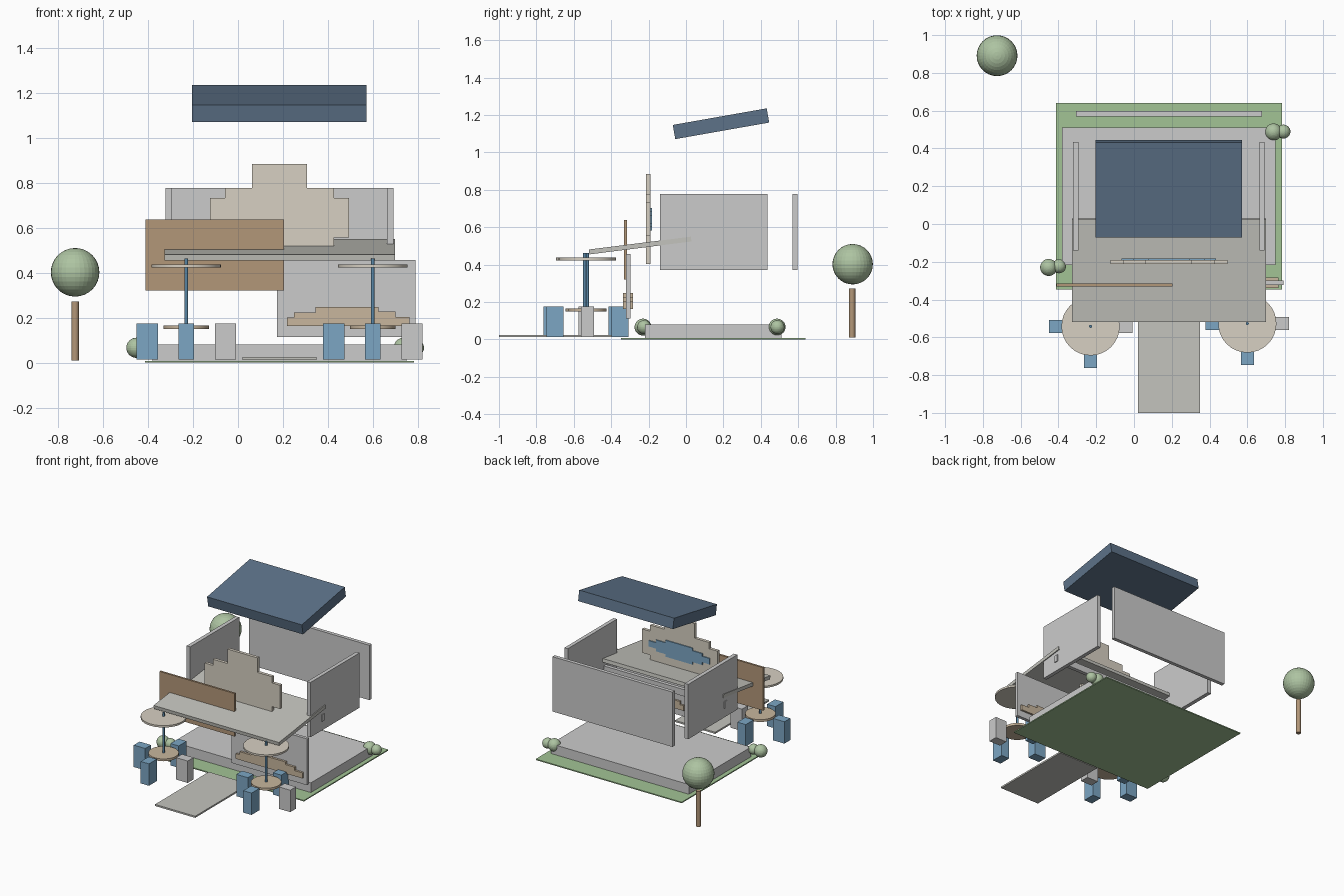
import bpy, bmesh, math
from mathutils import Matrix

if "Cube" in bpy.data.objects:
    bpy.data.objects.remove(bpy.data.objects["Cube"])

mats = {}
COL = {
    "grass": (0.36, 0.55, 0.30), "leaf": (0.42, 0.55, 0.36), "blue": (0.20, 0.38, 0.55),
    "roof": (0.11, 0.17, 0.25), "brown": (0.45, 0.31, 0.19), "cream": (0.68, 0.63, 0.54),
    "tan": (0.58, 0.47, 0.34), "stone": (0.55, 0.55, 0.51), "steel": (0.10, 0.24, 0.38),
}


def finish(name, bm, col=None):
    bmesh.ops.recalc_face_normals(bm, faces=bm.faces)
    me = bpy.data.meshes.new(name)
    bm.to_mesh(me)
    bm.free()
    ob = bpy.data.objects.new(name, me)
    bpy.context.collection.objects.link(ob)
    if col:
        if col not in mats:
            mats[col] = bpy.data.materials.new(col)
            mats[col].diffuse_color = (*COL[col], 1)
        me.materials.append(mats[col])
    return ob


def box(name, x, y, z, col=None):
    bm = bmesh.new()
    c = [(a + b) / 2 for a, b in (x, y, z)]
    s = [b - a for a, b in (x, y, z)]
    bmesh.ops.create_cube(bm, size=1, matrix=Matrix.Translation(c) @ Matrix.Diagonal((*s, 1)))
    return finish(name, bm, col)


def tilted_slab(name, x, cy, cz, length, thick, deg, col=None):
    ob = box(name, (x[0], x[1]), (-length / 2, length / 2), (-thick / 2, thick / 2), col)
    ob.rotation_euler.x = math.radians(deg)
    ob.location = (0, cy, cz)
    return ob


def disc(name, x, y, z, r, col=None, seg=32):
    bm = bmesh.new()
    bmesh.ops.create_cone(bm, cap_ends=True, segments=seg, radius1=r, radius2=r, depth=z[1] - z[0],
                          matrix=Matrix.Translation((x, y, (z[0] + z[1]) / 2)))
    ob = finish(name, bm, col)
    for p in ob.data.polygons:
        p.use_smooth = len(p.vertices) == 4
    for e in ob.data.edges:
        e.use_edge_sharp = abs(ob.data.vertices[e.vertices[0]].co.z - ob.data.vertices[e.vertices[1]].co.z) < 1e-6
    return ob


def ball(name, x, y, z, r):
    bm = bmesh.new()
    bmesh.ops.create_uvsphere(bm, u_segments=32, v_segments=16, radius=r,
                              matrix=Matrix.Translation((x, y, z)))
    return finish(name, bm, "leaf")


def plate(name, pts, y, col=None):
    # xz outline extruded along y
    bm = bmesh.new()
    f = bm.faces.new([bm.verts.new((px, y[0], pz)) for px, pz in pts])
    r = bmesh.ops.extrude_face_region(bm, geom=[f])
    bmesh.ops.translate(bm, vec=(0, y[1] - y[0], 0),
                        verts=[v for v in r["geom"] if isinstance(v, bmesh.types.BMVert)])
    return finish(name, bm, col)


def stepped(cx, cz, steps):
    # stepped cross outline from (half width, half height) pairs, widest first
    q = []
    for i, (w, h) in enumerate(steps):
        if i:
            q.append((w, steps[i - 1][1]))
        q.append((w, h))
    loop = q + [(-a, b) for a, b in reversed(q)]
    loop += [(-a, -b) for a, b in loop]
    return [(cx + a, cz + b) for a, b in loop]


# ground, floor and path
box("lawn", (-0.413, 0.783), (-0.347, 0.64), (0, 0.008), "grass")
box("floor_slab", (-0.38, 0.75), (-0.218, 0.51), (0.008, 0.08))
box("front_path", (0.02, 0.349), (-1.0, -0.37), (0.012, 0.024), "stone")

# walls and roof
box("back_wall", (-0.307, 0.677), (0.57, 0.597), (0.372, 0.778))
for side, x in (("left", (-0.323, -0.294)), ("right", (0.664, 0.692))):
    box(side + "_wall", x, (-0.14, 0.435), (0.372, 0.778))
tilted_slab("roof", (-0.204, 0.573), 0.187, 1.153, 0.51, 0.077, 10, "roof")

# awning with its beam
tilted_slab("awning", (-0.328, 0.699), -0.245, 0.502, 0.55, 0.026, 7.2, "stone")
box("awning_beam", (-0.328, 0.699), (-0.013, 0.014), (0.44, 0.49))

# stepped gable sign with a panel on its back
plate("gable_sign", stepped(0.185, 0.644, [(0.309, 0.088), (0.242, 0.134), (0.123, 0.241)]),
      (-0.213, -0.19), "cream")
plate("gable_panel", stepped(0.185, 0.642, [(0.25, 0.022), (0.19, 0.042), (0.11, 0.061)]),
      (-0.19, -0.183), "blue")

# front boards
box("brown_board", (-0.411, 0.204), (-0.331, -0.316), (0.32, 0.638), "brown")
box("grey_board", (0.173, 0.791), (-0.322, -0.298), (0.113, 0.456))
plate("board_trim", [(0.218, 0.162), (0.764, 0.162), (0.764, 0.203), (0.70, 0.203), (0.70, 0.228),
                     (0.625, 0.228), (0.625, 0.247), (0.345, 0.247), (0.345, 0.223),
                     (0.25, 0.223), (0.25, 0.2), (0.218, 0.2)], (-0.338, -0.284), "tan")

# tables with parasols and four stools each
for n, (tx, ty) in enumerate(((-0.23, -0.542), (0.6, -0.527)), 1):
    disc(f"table_top_{n}", tx, ty, (0.149, 0.166), 0.102, "tan")
    disc(f"parasol_{n}", tx, ty, (0.423, 0.437), 0.154, "cream")
    disc(f"parasol_pole_{n}", tx, ty, (0.15, 0.463), 0.008, "steel", 16)
    for k in range(4):
        dx, dy = ((1, 0), (0, 1), (-1, 0), (0, -1))[k]
        cx, cy = tx + dx * 0.174, ty + dy * 0.174
        hx, hy = (0.047, 0.034) if dx else (0.034, 0.046)
        box(f"stool_{n}_{k + 1}", (cx - hx, cx + hx), (cy - hy, cy + hy), (0.013, 0.175),
            "blue" if k else None)

# tree and bushes
disc("tree_trunk", -0.725, 0.888, (0.01, 0.272), 0.017, "brown", 16)
ball("tree_crown", -0.725, 0.891, 0.402, 0.108)
for n, (x, y, r) in enumerate(((-0.452, -0.23, 0.045), (-0.397, -0.224, 0.037),
                               (0.738, 0.487, 0.045), (0.791, 0.489, 0.037)), 1):
    ball(f"bush_{n}", x, y, 0.066, r)

for m in bpy.data.materials:
    if m.users and not m.is_grease_pencil:
        m.use_nodes = True
        m.node_tree.nodes["Principled BSDF"].inputs["Base Color"].default_value = m.diffuse_color
